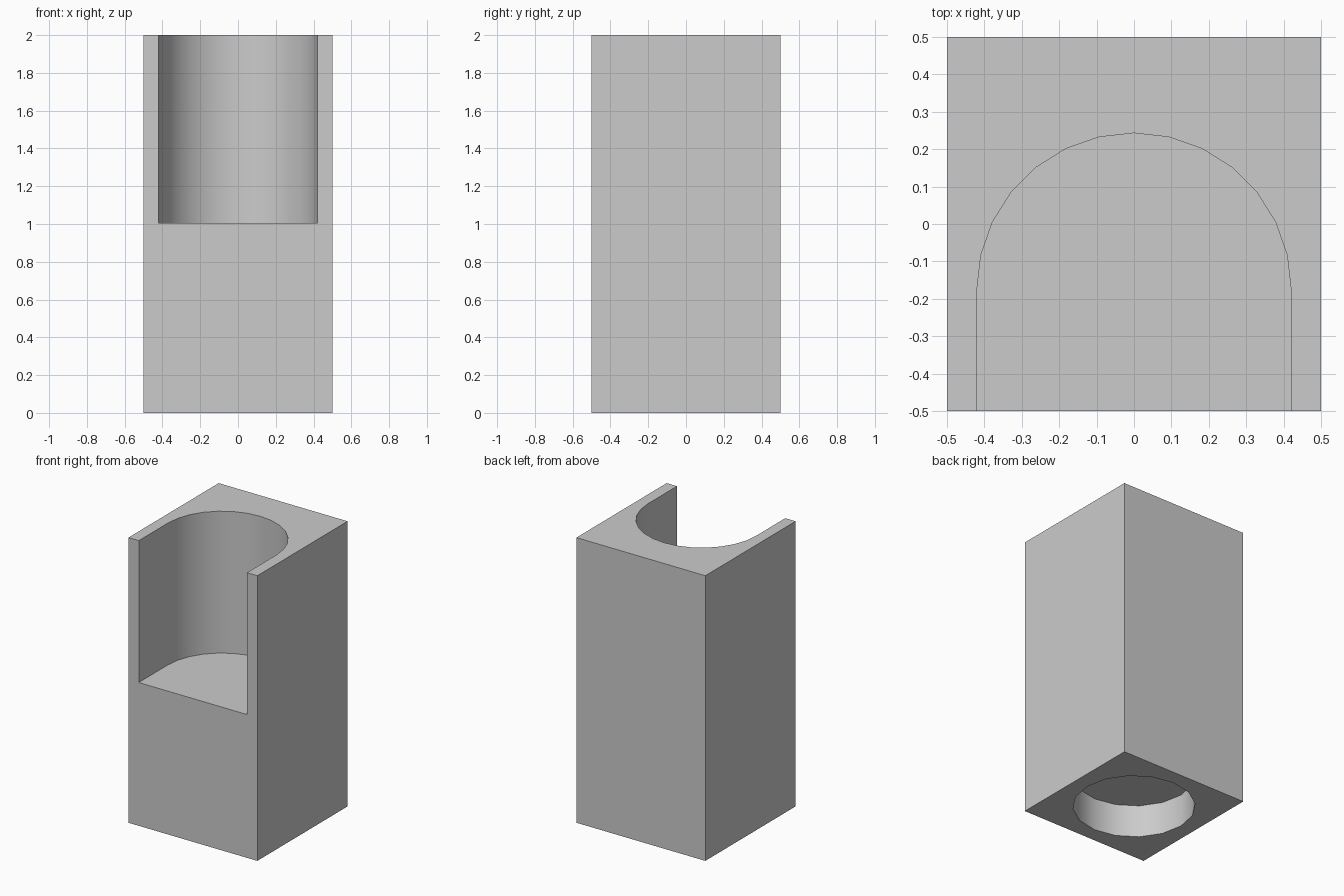
import bpy, bmesh
from math import cos, sin, pi, radians

if "Cube" in bpy.data.objects:
    bpy.data.objects.remove(bpy.data.objects["Cube"])


def prism(name, outline, z0, z1):
    """Extrude a closed outline (counter-clockwise) from z0 to z1."""
    bm = bmesh.new()
    low = [bm.verts.new((x, y, z0)) for x, y in outline]
    high = [bm.verts.new((x, y, z1)) for x, y in outline]
    bm.faces.new(low[::-1])
    bm.faces.new(high)
    n = len(outline)
    for i in range(n):
        j = (i + 1) % n
        bm.faces.new((low[i], low[j], high[j], high[i]))
    mesh = bpy.data.meshes.new(name)
    bm.to_mesh(mesh)
    bm.free()
    obj = bpy.data.objects.new(name, mesh)
    bpy.context.collection.objects.link(obj)
    return obj


def arc(radius, cy, steps, sweep):
    return [(radius * cos(sweep * i / steps), cy + radius * sin(sweep * i / steps))
            for i in range(steps + 1)]


# Square block
block = prism("block", [(-.5, -.5), (.5, -.5), (.5, .5), (-.5, .5)], 0, 2)

# Arched niche, open to the front and the top
niche = prism("niche_cutter",
              [(-.42, -.7), (.42, -.7)] + arc(.42, -.177, 14, pi), 1.005, 2.2)

# Shallow round socket in the underside
socket = prism("socket_cutter", arc(.395, 0, 16, 2 * pi)[:-1], -.2, .23)

bpy.context.view_layer.objects.active = block
block.select_set(True)
for cutter in (niche, socket):
    cutter.hide_render = True
    mod = block.modifiers.new(cutter.name, 'BOOLEAN')
    mod.operation = 'DIFFERENCE'
    mod.solver = 'EXACT'
    mod.object = cutter
    bpy.ops.object.modifier_apply(modifier=mod.name)
    bpy.data.objects.remove(cutter)

# Smooth curved walls, keep the edges sharp
bpy.ops.object.shade_smooth_by_angle(angle=radians(30))
